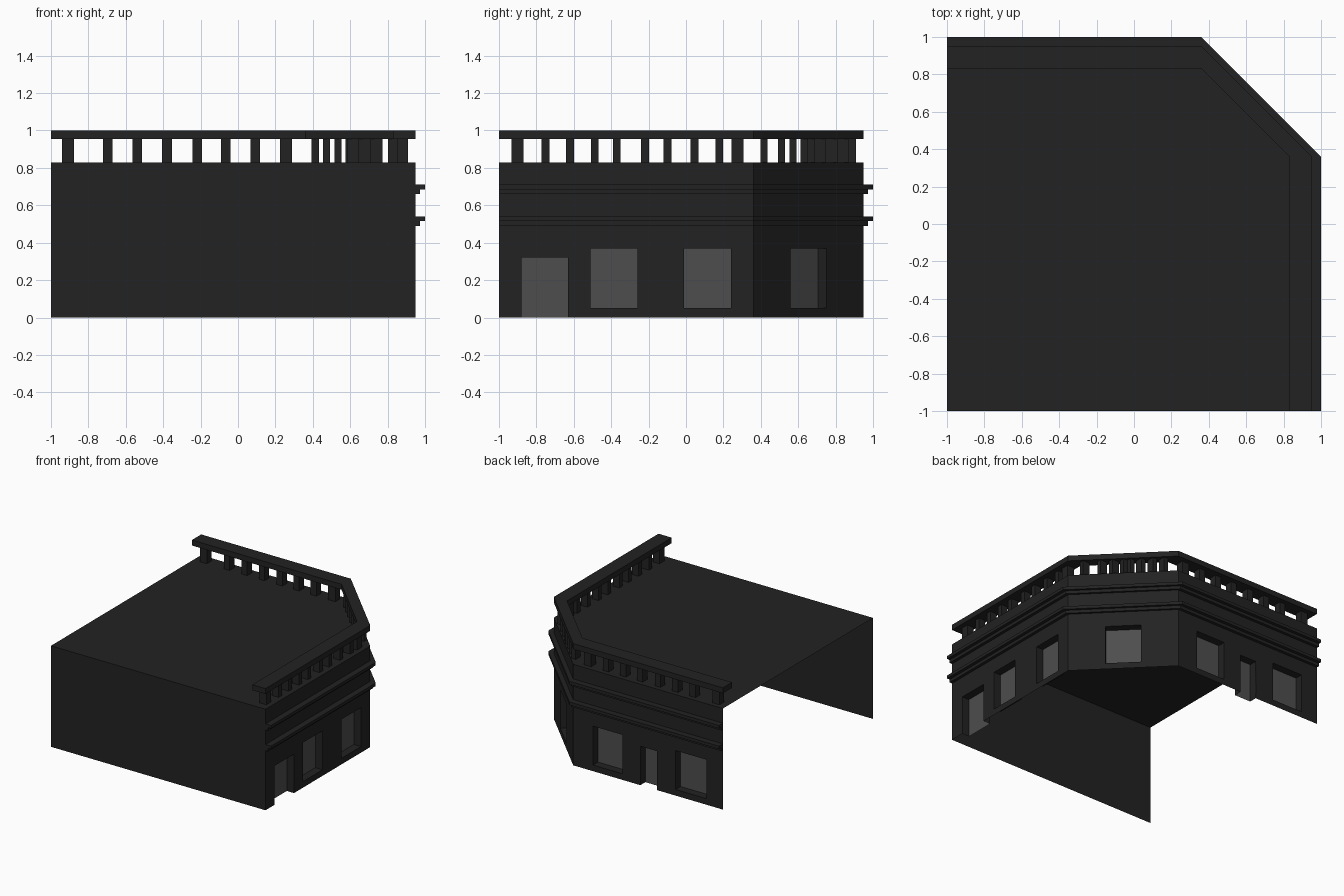
import bpy, bmesh
from mathutils import Vector

if "Cube" in bpy.data.objects:
    bpy.data.objects.remove(bpy.data.objects["Cube"])

CUT = 0.36      # where the chamfered corner starts
WALL = 0.95     # wall distance from the centre
ROOF = 0.83


def material(name, v):
    m = bpy.data.materials.new(name)
    m.diffuse_color = (v, v, v, 1)
    m.use_nodes = True
    m.node_tree.nodes["Principled BSDF"].inputs["Base Color"].default_value = m.diffuse_color
    return m


DARK = material("dark_stone", 0.016)
GLASS = material("grey_glass", 0.075)


def path(r):
    """Street side outline: right wall, chamfer, back wall."""
    return [(r, -1), (r, CUT), (CUT, r), (-1, r)]


def finish(name, bm, mat, fix=False):
    if fix:
        bmesh.ops.recalc_face_normals(bm, faces=bm.faces)
    me = bpy.data.meshes.new(name)
    bm.to_mesh(me)
    bm.free()
    me.materials.append(mat)
    ob = bpy.data.objects.new(name, me)
    bpy.context.collection.objects.link(ob)
    return ob


def quad(bm, pts):
    return bm.faces.new([bm.verts.new(p) for p in pts])


def facade(name, a, b, openings, depth=0.065):
    """Wall sheet from a to b with recessed openings (u0, u1, z0, z1)."""
    a, b = Vector((*a, 0)), Vector((*b, 0))
    d = (b - a).normalized()
    inward = Vector((-d.y, d.x, 0)) * depth
    P = lambda u, z, k=0: a + d * u + Vector((0, 0, z)) + inward * k
    us = sorted({0, (b - a).length, *[u for o in openings for u in o[:2]]})
    zs = sorted({0, ROOF, *[z for o in openings for z in o[2:]]})
    bm, gl = bmesh.new(), bmesh.new()
    for u0, u1 in zip(us, us[1:]):
        for z0, z1 in zip(zs, zs[1:]):
            if not any(o[0] <= u0 < o[1] and o[2] <= z0 < o[3] for o in openings):
                quad(bm, [P(u0, z0), P(u1, z0), P(u1, z1), P(u0, z1)])
    for u0, u1, z0, z1 in openings:
        c = [(u0, z0), (u1, z0), (u1, z1), (u0, z1)]
        for i in range(4):
            p, q = c[i], c[(i + 1) % 4]
            if p[1] == q[1] == 0:       # doors have no sill
                continue
            quad(bm, [P(*p), P(*q), P(*q, 1), P(*p, 1)])
        quad(gl, [P(*p, 1) for p in c])
    bmesh.ops.remove_doubles(bm, verts=bm.verts, dist=1e-5)
    finish(name, bm, DARK)
    finish(name + "_glass", gl, GLASS)


def sweep(name, profile):
    """Closed (offset, z) profile carried along the street side."""
    bm = bmesh.new()
    rings = []
    for i in range(4):
        rings.append([bm.verts.new((*path(r)[i], z)) for r, z in profile])
    n = len(profile)
    for s, t in zip(rings, rings[1:]):
        for j in range(n):
            k = (j + 1) % n
            bm.faces.new([s[j], t[j], t[k], s[k]])
    bm.faces.new(rings[0])
    bm.faces.new(rings[-1][::-1])
    finish(name, bm, DARK, True)


# Walls with windows and doors
p = path(WALL)
W0, W1 = 0.05, 0.37
facade("right_wall", p[0], p[1],
       [(0.12, 0.37, 0, 0.32), (0.49, 0.74, W0, W1), (0.99, 1.24, W0, W1)])
half = (Vector(p[2]) - Vector(p[1])).length / 2
facade("corner_wall", p[1], p[2], [(half - 0.135, half + 0.135, W0, W1)])
facade("back_wall", p[2], p[3],
       [(CUT - x1, CUT - x0, z0, z1) for x0, x1, z0, z1 in
        [(-0.09, 0.18, W0, W1), (-0.40, -0.25, 0, 0.32), (-0.85, -0.57, W0, W1)]])

# Plain front wall and flat roof (left side and underside stay open)
bm = bmesh.new()
quad(bm, [(-1, -1, 0), (WALL, -1, 0), (WALL, -1, ROOF), (-1, -1, ROOF)])
finish("front_wall", bm, DARK)
bm = bmesh.new()
quad(bm, [(-1, -1, ROOF)] + [(x, y, ROOF) for x, y in p])
finish("roof", bm, DARK)

# Two stepped cornices and the balustrade rail
for name, z in (("lower_cornice", 0.54), ("upper_cornice", 0.71)):
    sweep(name, [(WALL, z), (1.0, z), (1.0, z - 0.025), (0.974, z - 0.025),
                 (0.974, z - 0.05), (WALL, z - 0.05)])
sweep("balustrade_rail", [(0.83, 0.955), (0.95, 0.955), (0.95, 1.0), (0.83, 1.0)])

# Balusters
bm = bmesh.new()


def post(x, y, w, d):
    vs = bmesh.ops.create_cube(bm, size=1)["verts"]
    for v in vs:
        v.co = (x + v.co.x * w, y + v.co.y * d, (ROOF + 0.955) / 2 + v.co.z * 0.125)


ROW, DEPTH = 0.88, 0.06
for x in (-0.91, -0.697, -0.538, -0.38, -0.218, -0.065, 0.092, 0.257):
    post(x, ROW, 0.064 if x in (-0.91, 0.257) else 0.052, DEPTH)
for y in (-0.90, -0.752, -0.62, -0.488, -0.37, -0.22, -0.098, 0.045, 0.178, 0.275):
    post(ROW, y, DEPTH, 0.064 if y in (-0.90, 0.275) else 0.042)
for t in (0.413, 0.473, 0.535, 0.593):
    post(t, 1.25 - t, 0.038, 0.064)
for t in (0.417, 0.51, 0.573, 0.632):
    post(1.25 - t, t, 0.064, 0.038)
finish("balusters", bm, DARK, True)
